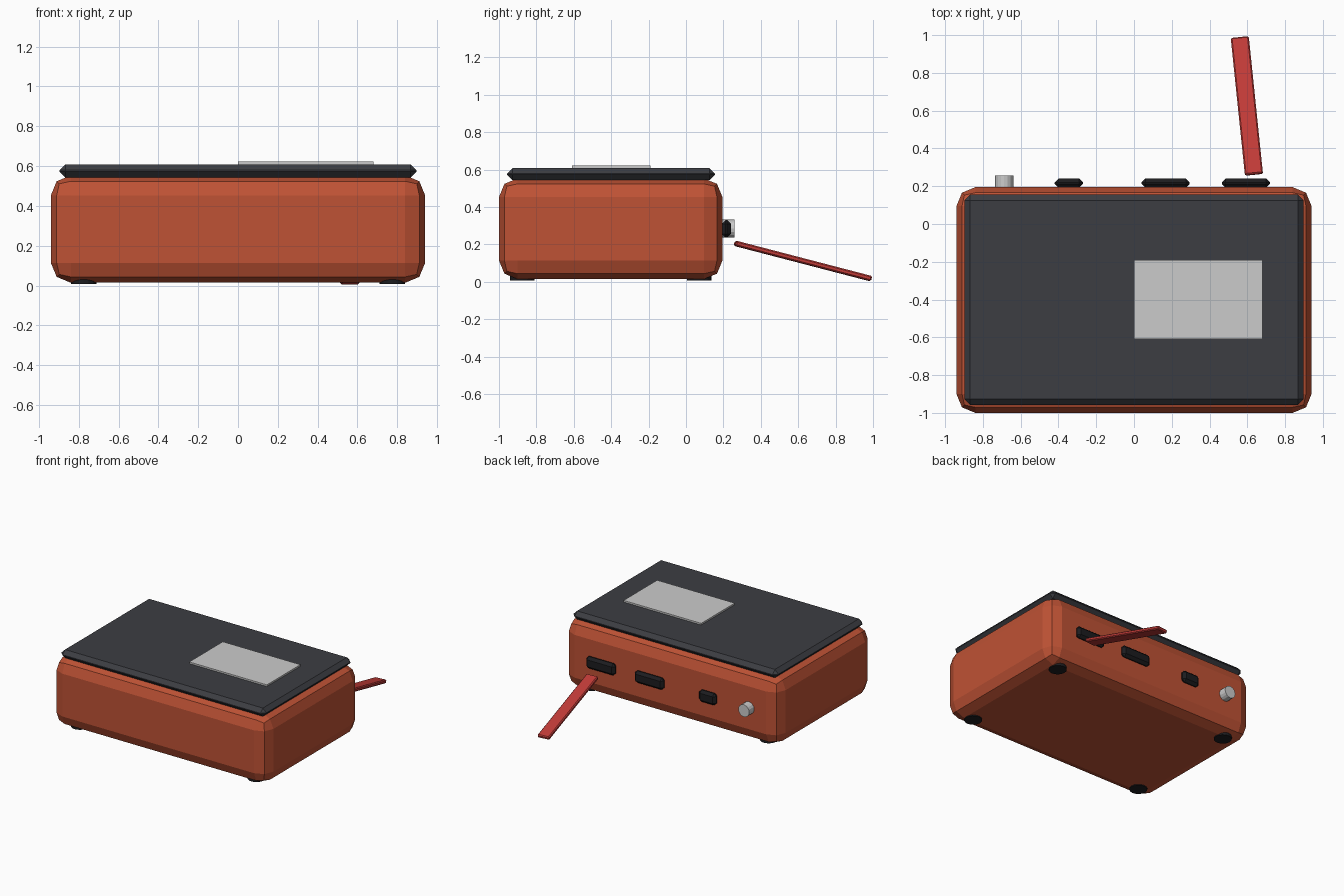
import bpy
from math import atan2, hypot, pi

if "Cube" in bpy.data.objects:
    bpy.data.objects.remove(bpy.data.objects["Cube"])


def material(name, rgb):
    m = bpy.data.materials.new(name)
    m.diffuse_color = (*rgb, 1)
    m.use_nodes = True
    m.node_tree.nodes["Principled BSDF"].inputs["Base Color"].default_value = m.diffuse_color
    return m


SHELL = material("orange_shell", (0.52, 0.085, 0.035))
DARK = material("dark_lid", (0.045, 0.047, 0.055))
BLACK = material("black_rubber", (0.012, 0.012, 0.014))
RED = material("red_ribbon", (0.55, 0.045, 0.04))


def finish(o, name, mat, bevel, segments):
    o.name = name
    if mat:
        o.data.materials.append(mat)
    if bevel:
        b = o.modifiers.new("Bevel", 'BEVEL')
        b.width, b.segments = bevel, segments
        b.limit_method = 'ANGLE'
    return o


def box(name, x, y, z, mat=None, bevel=0, segments=1):
    """Box from (min, max) ranges."""
    bpy.ops.mesh.primitive_cube_add(size=1, location=[sum(r) / 2 for r in (x, y, z)])
    o = bpy.context.object
    o.scale = [r[1] - r[0] for r in (x, y, z)]
    bpy.ops.object.transform_apply(location=False, rotation=False, scale=True)
    return finish(o, name, mat, bevel, segments)


def cylinder(name, loc, radius, depth, sides, mat=None, rot=(0, 0, 0)):
    bpy.ops.mesh.primitive_cylinder_add(vertices=sides, radius=radius, depth=depth,
                                        location=loc, rotation=rot)
    return finish(bpy.context.object, name, mat, 0, 1)


# Main shell and lid
box("body", (-0.94, 0.94), (-1.0, 0.195), (0.014, 0.553), SHELL, 0.1, 2)
box("lid", (-0.897, 0.897), (-0.957, 0.155), (0.543, 0.609), DARK, 0.03)
box("label_plate", (0.0, 0.68), (-0.61, -0.19), (0.603, 0.622))

# Ports and knob on the back
for name, x0, x1 in (("small_port", -0.42, -0.27),
                     ("middle_port", 0.04, 0.295),
                     ("side_port", 0.465, 0.72)):
    box(name, (x0, x1), (0.192, 0.24), (0.236, 0.33), BLACK, 0.02)
cylinder("knob", (-0.687, 0.22, 0.284), 0.048, 0.076, 16, rot=(pi / 2, 0, 0))

# Ribbon cable sloping down from the side port to the ground
start, end = (0.635, 0.262, 0.206), (0.56, 0.988, 0.017)
dx, dy, dz = (e - s for s, e in zip(start, end))
run = hypot(dx, dy)
length = hypot(run, dz)
ribbon = box("ribbon_cable", (-0.048, 0.048), (-length / 2, length / 2),
             (-0.014, 0.014), RED, 0.007)
ribbon.location = [(s + e) / 2 for s, e in zip(start, end)]
ribbon.rotation_euler = (atan2(dz, run), 0, atan2(-dx, dy))

# Four feet
for sx, side in ((-1, "left"), (1, "right")):
    for y, row in ((-0.875, "front"), (0.07, "back")):
        cylinder(f"{row}_{side}_foot", (sx * 0.775, y, 0.022), 0.065, 0.028, 16, BLACK)
